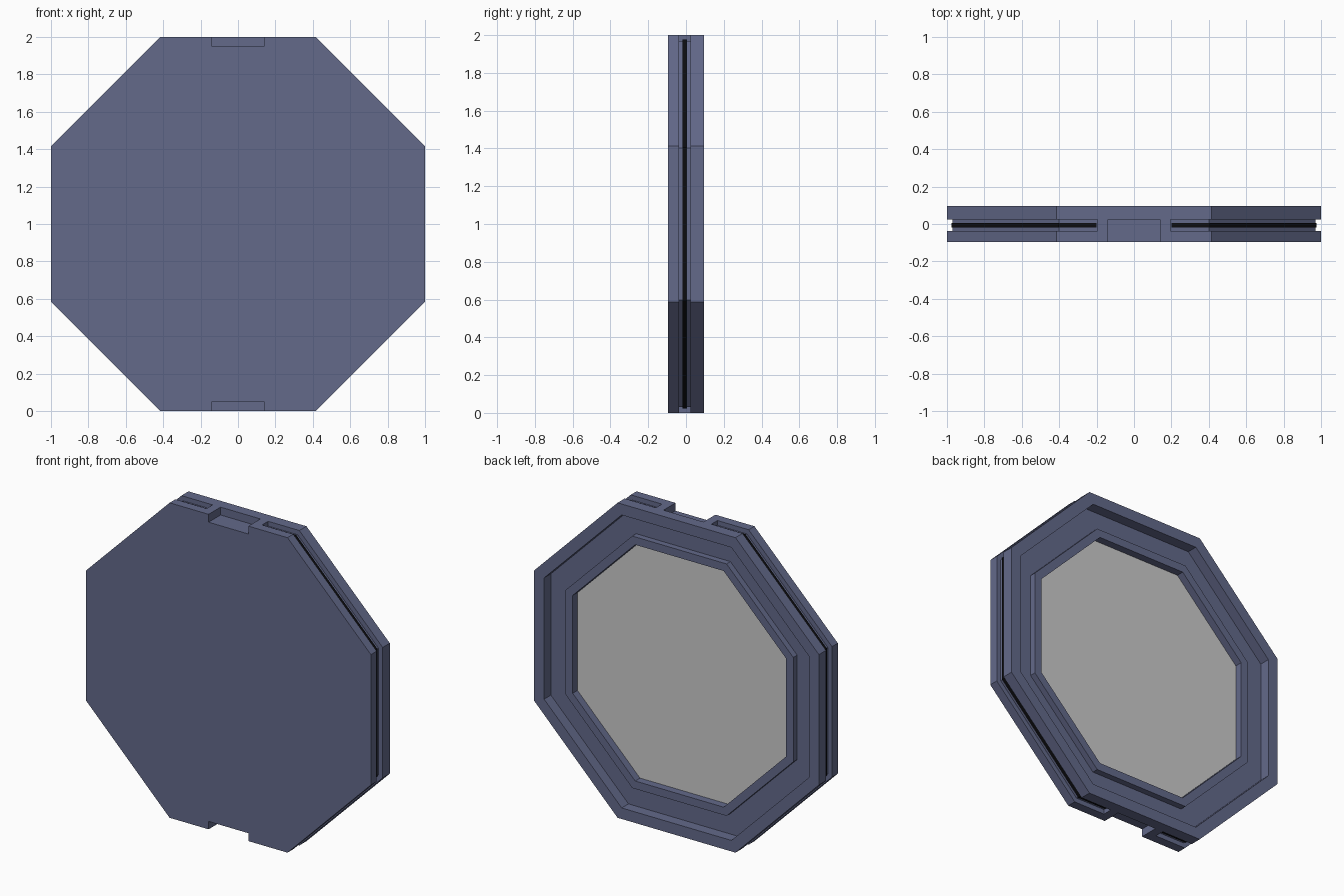
import bpy, bmesh, math

if "Cube" in bpy.data.objects:
    bpy.data.objects.remove(bpy.data.objects["Cube"])

T = math.tan(math.pi / 8)   # half side length of an octagon with apothem 1
HALF_DEPTH = 0.095


def material(name, rgb):
    m = bpy.data.materials.new(name)
    m.diffuse_color = (*rgb, 1)
    m.use_nodes = True
    m.node_tree.nodes["Principled BSDF"].inputs["Base Color"].default_value = m.diffuse_color
    return m


BODY = material("slate blue", (0.125, 0.142, 0.255))
PANEL = material("light grey", (0.60, 0.60, 0.60))
BLACK = material("black", (0.004, 0.004, 0.005))


def finish(name, bm, mat):
    bmesh.ops.recalc_face_normals(bm, faces=bm.faces)
    me = bpy.data.meshes.new(name)
    bm.to_mesh(me)
    bm.free()
    me.materials.append(mat)
    ob = bpy.data.objects.new(name, me)
    bpy.context.collection.objects.link(ob)
    return ob


def octagon_solid(name, profile, mat):
    """Stack octagon rings given as (apothem, y) and cap both ends."""
    bm = bmesh.new()
    rings = []
    for a, y in profile:
        r = a / math.cos(math.pi / 8)
        rings.append([bm.verts.new((r * math.cos((i + .5) * math.pi / 4), y,
                                    1 + r * math.sin((i + .5) * math.pi / 4)))
                      for i in range(8)])
    for p, q in zip(rings, rings[1:]):
        for i in range(8):
            j = (i + 1) % 8
            bm.faces.new((p[i], p[j], q[j], q[i]))
    bm.faces.new(rings[0])
    bm.faces.new(rings[-1])
    return finish(name, bm, mat)


def side_band(name, side, end, inner, outer, y0, y1, mat):
    """Bar that follows the octagon edge around one side (+1 or -1)."""
    bm = bmesh.new()

    def path(a):
        return [(end, a), (a * T, a), (a, a * T),
                (a, -a * T), (a * T, -a), (end, -a)]
    sections = []
    for (xi, zi), (xo, zo) in zip(path(inner), path(outer)):
        sections.append([bm.verts.new((side * x, y, 1 + z)) for x, y, z in
                         ((xi, y0, zi), (xo, y0, zo), (xo, y1, zo), (xi, y1, zi))])
    for p, q in zip(sections, sections[1:]):
        for i in range(4):
            j = (i + 1) % 4
            bm.faces.new((p[i], p[j], q[j], q[i]))
    bm.faces.new(sections[0])
    bm.faces.new(sections[-1])
    return finish(name, bm, mat)


def box(name, lo, hi, mat):
    bm = bmesh.new()
    bmesh.ops.create_cube(bm, size=1)
    for v in bm.verts:
        v.co = [(l + h) / 2 + c * (h - l) for c, l, h in zip(v.co, lo, hi)]
    return finish(name, bm, mat)


def cut(target, cutter):
    cutter.hide_render = True
    mod = target.modifiers.new("cut", 'BOOLEAN')
    mod.operation = 'DIFFERENCE'
    mod.solver = 'EXACT'
    mod.object = cutter
    bpy.context.view_layer.objects.active = target
    bpy.ops.object.modifier_apply(modifier=mod.name)
    bpy.data.objects.remove(cutter)


# octagonal body: flat front, back with outer rim, channel and raised inner ridge
body = octagon_solid("octagon_body", [
    (1, -HALF_DEPTH), (1, HALF_DEPTH), (0.93, HALF_DEPTH), (0.93, 0.027),
    (0.80, 0.027), (0.80, 0.066), (0.75, 0.066), (0.75, 0.012)], BODY)

# notches in the top and bottom edges, open to the front
for z0, z1 in ((-0.1, 0.05), (1.95, 2.1)):
    cut(body, box("notch_cutter", (-0.14, -0.2, z0), (0.14, 0.025, z1), BODY))

# edge grooves with a dark strip inside, left and right
for side, label in ((1, "right"), (-1, "left")):
    cut(body, side_band("groove_cutter", side, 0.195, 0.97, 1.05,
                        -0.037, 0.024, BODY))
    side_band(label + "_edge_strip", side, 0.20, 0.968, 0.976,
              -0.019, 0.006, BLACK)

# grey panel inside the back ridge
octagon_solid("back_panel", [(0.749, 0.010), (0.749, 0.019)], PANEL)
